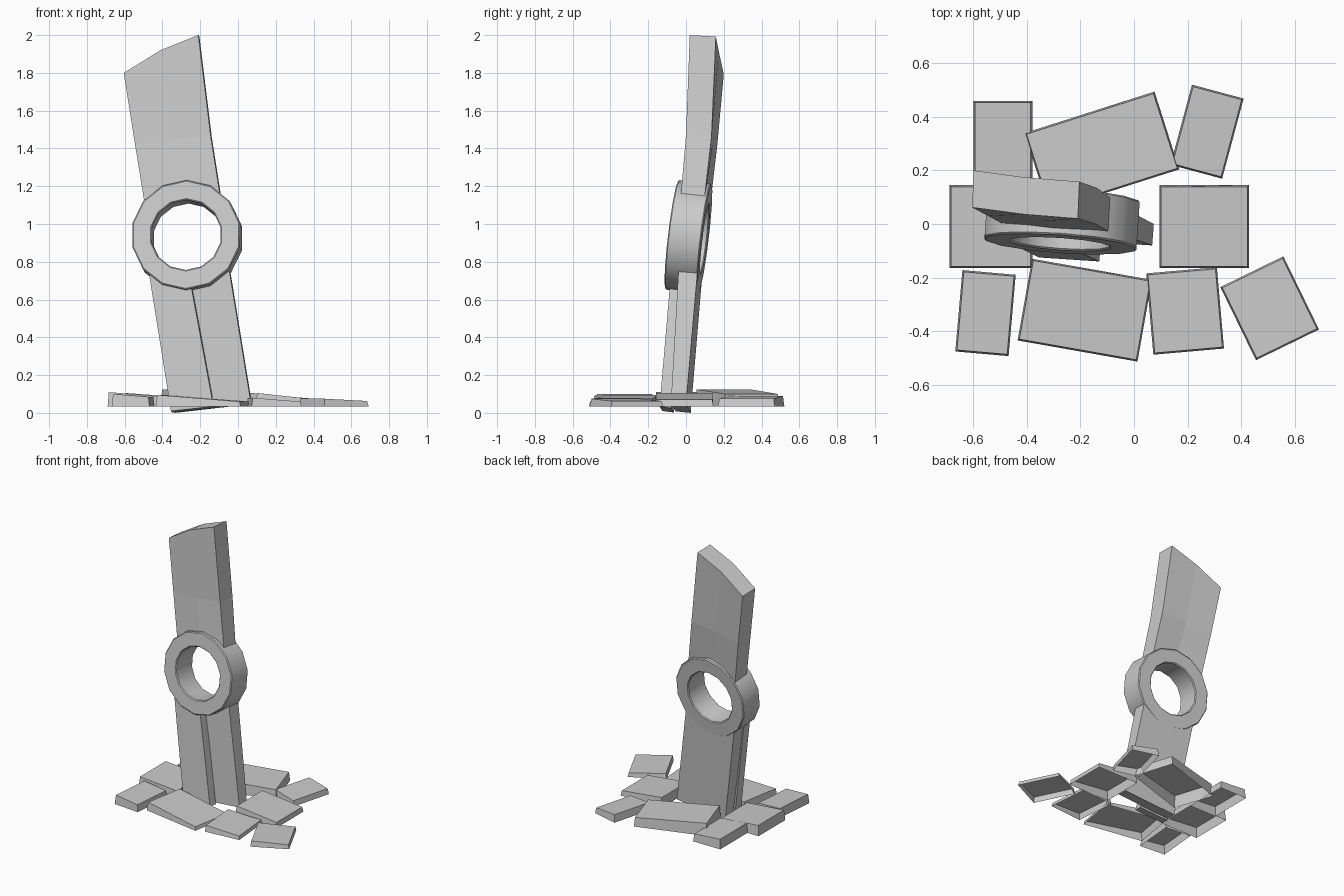
import bpy, bmesh, math
from mathutils import Matrix, Vector

if "Cube" in bpy.data.objects:
    bpy.data.objects.remove(bpy.data.objects["Cube"])


def finish(name, bm, bevel=0.0):
    bmesh.ops.recalc_face_normals(bm, faces=bm.faces)
    me = bpy.data.meshes.new(name)
    bm.to_mesh(me)
    bm.free()
    ob = bpy.data.objects.new(name, me)
    bpy.context.collection.objects.link(ob)
    if bevel:
        m = ob.modifiers.new("bevel", "BEVEL")
        m.width, m.segments = bevel, 1
        m.limit_method, m.angle_limit = "ANGLE", math.radians(40)
    return ob


def loft(name, sections, cap_bottom=True):
    """Skin a stack of closed cross-sections."""
    bm = bmesh.new()
    rings = [[bm.verts.new(p) for p in s] for s in sections]
    n = len(rings[0])
    for a, b in zip(rings, rings[1:]):
        for i in range(n):
            j = (i + 1) % n
            bm.faces.new((a[i], a[j], b[j], b[i]))
    if cap_bottom:
        bm.faces.new(rings[0])
    bm.faces.new(rings[-1])
    if not cap_bottom:   # open shells: orient outward explicitly
        bm.normal_update()
    return finish(name, bm)


def slab(points, depth):
    """Cross-section from front points (x, y, z), pushed back by depth."""
    back = [(x + 0.006, y + depth, z - 0.008) for x, y, z in reversed(points)]
    return list(points) + back


# Upper broken pillar, three points across the front at each level
loft("upper_pillar", [
    slab([(-0.49, 0.0, 1.08), (-0.29, -0.02, 1.18), (-0.09, -0.03, 1.12)], 0.125),
    slab([(-0.545, 0.03, 1.42), (-0.345, 0.01, 1.45), (-0.145, 0.0, 1.47)], 0.135),
    slab([(-0.605, 0.062, 1.80), (-0.41, 0.036, 1.92), (-0.21, 0.02, 2.0)], 0.138),
])

# Stone ring, leaning back and turned slightly
SIDES, R_OUT, R_IN, DEPTH = 14, 0.292, 0.187, 0.177
rot = (Matrix.Translation((-0.275, -0.075, 0.943))
       @ Matrix.Rotation(math.radians(-4), 4, "Z")
       @ Matrix.Rotation(math.radians(-6.8), 4, "X"))
bm = bmesh.new()
loops = []
for i in range(SIDES):
    a = 2 * math.pi * i / SIDES
    s, c = math.sin(a), math.cos(a)
    loops.append([bm.verts.new(rot @ Vector((r * s, y, r * c)))
                  for r, y in ((R_OUT, 0), (R_OUT, DEPTH), (R_IN, DEPTH), (R_IN, 0))])
for i in range(SIDES):
    a, b = loops[i], loops[(i + 1) % SIDES]
    for k in range(4):
        m = (k + 1) % 4
        bm.faces.new((a[k], a[m], b[m], b[k]))
ring = finish("stone_ring", bm, 0.006)
bpy.context.view_layer.objects.active = ring
ring.select_set(True)
bpy.ops.object.shade_smooth_by_angle(angle=math.radians(30))

# Lower pillar: a front slab and a wider slab set behind it
loft("lower_pillar_front", [
    slab([(-0.355, -0.125, 0.01), (-0.13, -0.14, 0.034)], 0.06),
    slab([(-0.47, -0.068, 0.73), (-0.26, -0.08, 0.735)], 0.06),
])
loft("lower_pillar_back", [
    slab([(-0.34, -0.055, 0.008), (0.068, -0.08, 0.055)], 0.08),
    slab([(-0.455, -0.015, 0.725), (-0.045, -0.04, 0.748)], 0.10),
])

# Ground stones: centre x, y, length, width, turn in degrees, left and right height
STONES = [
    (-0.49, 0.30, 0.22, 0.32, 0, 0.105, 0.09),
    (-0.12, 0.272, 0.51, 0.305, 17.7, 0.125, 0.10),
    (0.273, 0.345, 0.20, 0.31, -15, 0.09, 0.075),
    (-0.535, -0.01, 0.31, 0.31, 0, 0.11, 0.085),
    (0.262, -0.01, 0.335, 0.31, 0, 0.105, 0.07),
    (-0.555, -0.333, 0.20, 0.305, -5, 0.10, 0.085),
    (-0.184, -0.322, 0.455, 0.31, -10, 0.095, 0.06),
    (0.191, -0.325, 0.265, 0.305, 5, 0.08, 0.06),
    (0.507, -0.315, 0.262, 0.304, 26, 0.075, 0.063),
]
for i, (cx, cy, lx, ly, turn, zl, zr) in enumerate(STONES, 1):
    m = Matrix.Translation((cx, cy, 0)) @ Matrix.Rotation(math.radians(turn), 4, "Z")
    x, y, t = lx / 2, ly / 2, 0.006
    base = [(-x, -y, 0.035), (x, -y, 0.035), (x, y, 0.035), (-x, y, 0.035)]
    top = [(-x + t, -y + t, zl), (x - t, -y + t, zr),
           (x - t, y - t, zr), (-x + t, y - t, zl)]
    # open underneath
    loft(f"ground_stone_{i}", [[m @ Vector(p) for p in s] for s in (base, top)], False)
